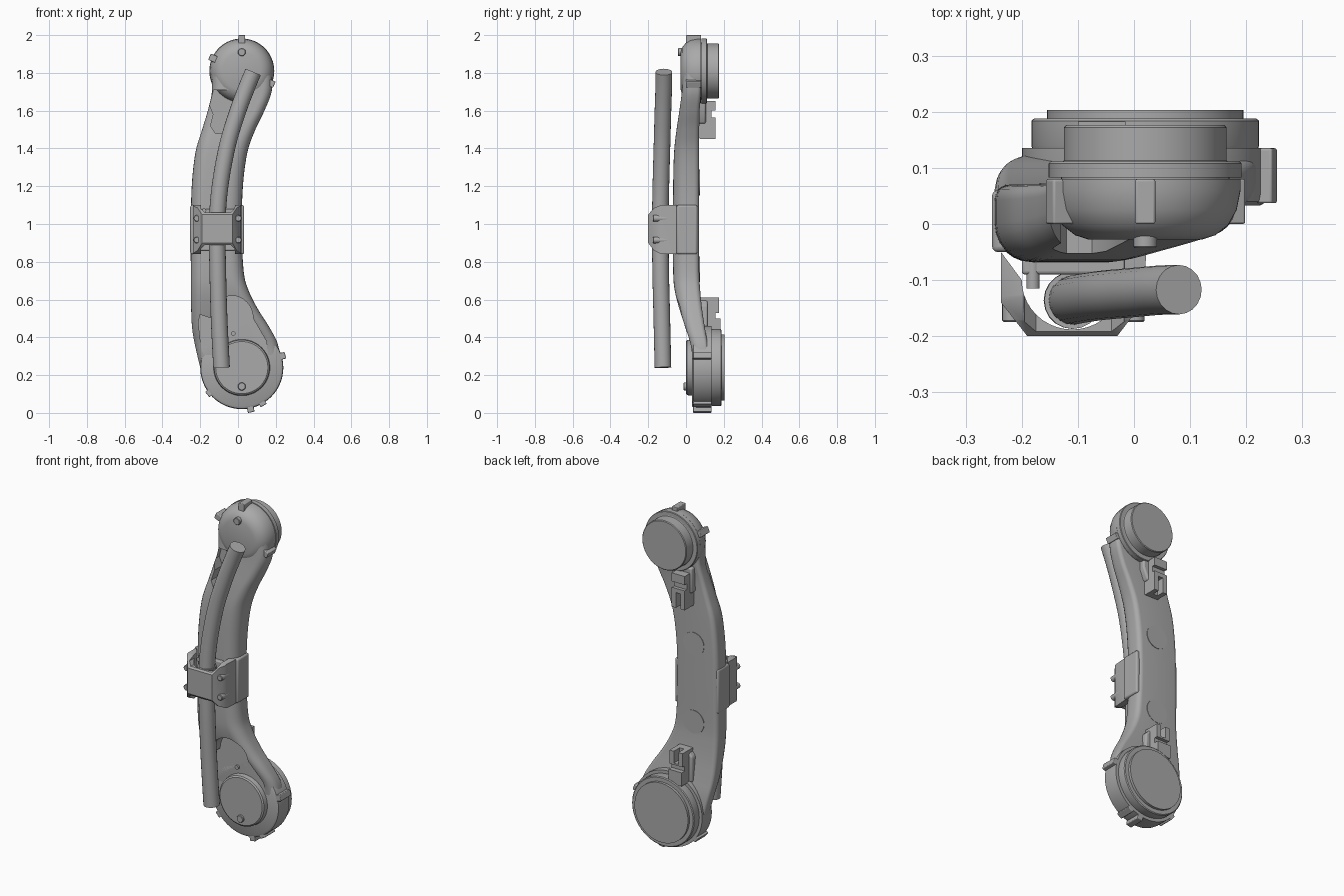
import bpy, bmesh, math
from mathutils import Vector, Matrix

if "Cube" in bpy.data.objects:
    bpy.data.objects.remove(bpy.data.objects["Cube"])

grey = bpy.data.materials.new("plain grey")
grey.use_nodes = True
COLOUR = (0.4, 0.4, 0.4, 1)
grey.diffuse_color = COLOUR
grey.node_tree.nodes["Principled BSDF"].inputs["Base Color"].default_value = COLOUR


def select(ob):
    bpy.ops.object.select_all(action='DESELECT')
    ob.select_set(True)
    bpy.context.view_layer.objects.active = ob


def smooth(ob, angle=35):
    select(ob)
    bpy.ops.object.shade_smooth_by_angle(angle=math.radians(angle))
    return ob


def finish(name, bm, bevel=0):
    bmesh.ops.recalc_face_normals(bm, faces=bm.faces)
    mesh = bpy.data.meshes.new(name)
    bm.to_mesh(mesh)
    bm.free()
    mesh.materials.append(grey)
    ob = bpy.data.objects.new(name, mesh)
    bpy.context.collection.objects.link(ob)
    if bevel:
        mod = ob.modifiers.new("bevel", 'BEVEL')
        mod.width, mod.segments, mod.limit_method = bevel, 3, 'ANGLE'
        mod.angle_limit = math.radians(40)
    return smooth(ob)


def prism(name, outline, lo, hi, axis='Y', bevel=0):
    """Extrude a flat outline along an axis from lo to hi."""
    place = {'X': lambda a, b: (lo, a, b), 'Y': lambda a, b: (a, lo, b),
             'Z': lambda a, b: (a, b, lo)}[axis]
    bm = bmesh.new()
    face = bm.faces.new([bm.verts.new(place(*p)) for p in outline])
    new = bmesh.ops.extrude_face_region(bm, geom=[face])["geom"]
    shift = Vector([(hi - lo) * (axis == k) for k in 'XYZ'])
    bmesh.ops.translate(bm, vec=shift, verts=[v for v in new if isinstance(v, bmesh.types.BMVert)])
    return finish(name, bm, bevel)


def box_outline(a, b, c, d):
    return [(a, c), (b, c), (b, d), (a, d)]


def lathe(name, x, z, profile, steps=64):
    """Turn a (radius, y) profile about an axis along y."""
    bm = bmesh.new()
    rings = []
    for r, y in profile:
        angles = [2 * math.pi * i / steps for i in range(steps)]
        rings.append([bm.verts.new((x + r * math.cos(t), y, z + r * math.sin(t))) for t in angles])
    for a, b in zip(rings, rings[1:]):
        for i in range(steps):
            j = (i + 1) % steps
            bm.faces.new((a[i], a[j], b[j], b[i]))
    bm.faces.new(rings[0])
    bm.faces.new(rings[-1])
    return finish(name, bm)


def boolean(ob, cutter, operation='DIFFERENCE'):
    mod = ob.modifiers.new("cut", 'BOOLEAN')
    mod.operation, mod.object, mod.solver = operation, cutter, 'EXACT'
    select(ob)
    bpy.ops.object.modifier_apply(modifier=mod.name)
    bpy.data.objects.remove(cutter)
    smooth(ob)


def catmull(pts, n):
    out = []
    for i in range(len(pts) - 1):
        p0, p1, p2, p3 = (Vector(pts[max(0, min(len(pts) - 1, i + k))]) for k in (-1, 0, 1, 2))
        for s in range(n):
            t = s / n
            out.append(0.5 * (2 * p1 + (p2 - p0) * t + (2 * p0 - 5 * p1 + 4 * p2 - p3) * t * t
                              + (3 * p1 - p0 - 3 * p2 + p3) * t ** 3))
    return out + [Vector(pts[-1])]


# Arm: rounded sections lofted along z (z, left, right, front, back)
stations = [((1.80, -.14), (.18, -.015, .08)), ((1.70, -.138), (.178, -.022, .08)),
            ((1.60, -.16), (.14, -.035, .072)), ((1.50, -.19), (.092, -.05, .07)),
            ((1.38, -.225), (.05, -.063, .07)), ((1.2, -.245), (.026, -.068, .07)),
            ((.97, -.25), (.02, -.068, .07)), ((.75, -.25), (.03, -.068, .07)),
            ((.65, -.25), (.055, -.06, .075)), ((.55, -.248), (.105, -.035, .085)),
            ((.45, -.243), (.168, -.003, .1)), ((.36, -.228), (.212, .025, .115)),
            ((.24, -.2), (.23, .04, .125))]
bm = bmesh.new()
rings = []
for z, xl, xr, yf, yb in catmull([a + b for a, b in stations], 5):
    ring = []
    rf, rb = 0.5 * (yb - yf), 0.2 * (yb - yf)
    corners = [(xl + rf, yf + rf, rf, 180), (xr - rf, yf + rf, rf, 270),
               (xr - rb, yb - rb, rb, 0), (xl + rb, yb - rb, rb, 90)]
    for cx, cy, r, start in corners:
        for k in range(7):
            t = math.radians(start + 15 * k)
            ring.append(bm.verts.new((cx + r * math.cos(t), cy + r * math.sin(t), z)))
    rings.append(ring)
for a, b in zip(rings, rings[1:]):
    for i in range(len(a)):
        j = (i + 1) % len(a)
        bm.faces.new((a[i], a[j], b[j], b[i]))
bm.faces.new(rings[0])
bm.faces.new(rings[-1])
arm = finish("arm", bm)

# Pockets in the front of the arm
slot = [(-.13, 1.71), (-.02, 1.71), (0, 1.69), (-.02, 1.61), (-.05, 1.51), (-.075, 1.48),
        (-.12, 1.48), (-.145, 1.52), (-.13, 1.58), (-.15, 1.63)]
boolean(arm, prism("upper_pocket_cutter", slot, -.3, .04))
arch = [(-.03 + .11 * math.cos(t), .5 + .12 * math.sin(t))
        for t in [math.pi * i / 16 for i in range(17)]]
arch += [(-.2, .52), (-.21, .48), (-.19, .3), (.16, .3), (.15, .38)]
boolean(arm, prism("lower_pocket_cutter", arch, -.3, .033))

# Joint housings and stacked discs
UP, LOW, CX = 1.81, .24, .02
lathe("upper_housing", CX, UP, [(.1, -.028), (.125, -.02), (.148, -.002), (.163, .025), (.17, .06), (.17, .08)])
lathe("upper_flange", CX, UP, [(.172, .083), (.172, .108), (.169, .111)])
lathe("upper_drum", CX, UP, [(.15, .08), (.15, .11), (.145, .113), (.145, .172), (.141, .176)])
lathe("lower_housing", CX, LOW, [(.205, .033), (.217, .04), (.22, .055), (.22, .135)])
lathe("lower_cover", CX, LOW, [(.138, 0), (.146, .006), (.15, .04)])
lathe("lower_flange", CX, LOW, [(.2, .13), (.203, .14), (.203, .184), (.198, .188)])
lathe("lower_disc", CX, LOW, [(.175, .18), (.175, .203)])


# Ribs around the joints
def ribs(name, cz, specs, y0, y1):
    for i, (deg, inner, outer) in enumerate(specs):
        ob = prism(f"{name}_{i + 1}", box_outline(inner, outer, -.018, .018), y0, y1, bevel=.004)
        ob.data.transform(Matrix.Translation((CX, 0, cz)) @ Matrix.Rotation(-math.radians(deg), 4, 'Y'))


ribs("upper_rib", UP, [(90, .13, .19), (156, .13, .187), (-23, .13, .187)], 0, .08)
ribs("lower_rib", LOW, [(16, .18, .24), (-60, .18, .232), (-78, .18, .242), (218, .18, .232)], .037, .135)

# Bolts and back covers
lathe("upper_bolt", CX, 1.91, [(.018, -.043), (.021, -.04), (.021, 0)], 24)
lathe("lower_bolt", CX, .14, [(.018, -.013), (.021, -.01), (.021, .02)], 24)
lathe("small_bolt", -.025, .42, [(.012, .022), (.012, .05)], 20)
for i, z in enumerate((1.22, .76)):
    lathe(f"back_cover_{i + 1}", -.1, z, [(.068, .06), (.068, .073)], 48)

# Connectors on the back
upper = [(.05, 1.65), (.155, 1.65), (.155, 1.6), (.135, 1.6), (.135, 1.565), (.155, 1.565),
         (.155, 1.45), (.075, 1.45), (.05, 1.48)]
con = prism("upper_connector", upper, -.1, -.015, 'X')
boolean(con, prism("slot_cutter", box_outline(-.072, -.043, 1.4, 1.54), .11, .3))
prism("upper_connector_base", [(-.11, 1.68), (.02, 1.68), (.02, 1.6), (-.01, 1.53), (-.11, 1.53)],
      .05, .105, bevel=.01)
lower = [(.06, .61), (.175, .61), (.175, .53), (.155, .53), (.155, .5), (.183, .5), (.183, .42), (.06, .42)]
con = prism("lower_connector", lower, -.1, -.015, 'X')
boolean(con, prism("slot_cutter", box_outline(-.072, -.043, .54, .7), .12, .3))
prism("lower_connector_base", [(-.12, .42), (.02, .42), (.01, .57), (-.02, .6), (-.09, .6), (-.12, .57)],
      .05, .115, bevel=.01)


# Cable along the front
def tube(name, pts, radius):
    cu = bpy.data.curves.new(name, 'CURVE')
    cu.dimensions, cu.bevel_depth, cu.bevel_resolution, cu.use_fill_caps = '3D', radius, 8, True
    sp = cu.splines.new('POLY')
    sp.points.add(len(pts) - 1)
    for p, co in zip(sp.points, pts):
        p.co = (*co, 1)
    cu.materials.append(grey)
    ob = bpy.data.objects.new(name, cu)
    bpy.context.collection.objects.link(ob)
    select(ob)
    bpy.ops.object.convert(target='MESH')
    smooth(bpy.context.object, 50)


path = [(.08, -.117, 1.805), (.045, -.118, 1.72), (0, -.122, 1.6), (-.055, -.127, 1.42), (-.095, -.133, 1.2),
        (-.11, -.136, 1.0), (-.107, -.134, .75), (-.1, -.128, .5), (-.087, -.122, .24)]
tube("cable", catmull(path, 6), .044)
tube("cable_sleeve", [(-.109, -.136, 1.06), (-.11, -.136, .9)], .051)

# Clamp: arched section, tapered front, scooped ends
section = [(-.02, -.05), (.022, -.05), (.016, -.14), (-.03, -.2), (-.19, -.2), (-.237, -.14), (-.237, -.05)]
section += [(-.11 - .09 * math.cos(t), -.1 - .088 * math.sin(t))
            for t in [math.pi * i / 20 for i in range(21)]]
clamp = prism("cable_clamp", section, .83, 1.11, 'Z')
side = [(0, 1.1), (-.13, 1.1), (-.17, 1.085), (-.2, 1.05), (-.2, .9), (-.17, .86), (-.13, .84), (0, .84)]
boolean(clamp, prism("taper_cutter", side, -.4, .2, 'X'), 'INTERSECT')
for edge, sign in ((1.06, 1), (.89, -1)):
    scoop = [(-.2, edge + sign * .1), (-.195, edge + sign * .02), (-.175, edge), (-.04, edge),
             (-.018, edge + sign * .02), (-.012, edge + sign * .1)]
    boolean(clamp, prism("scoop_cutter", scoop, -.3, -.04))
prism("clamp_base", box_outline(-.2, .0, .86, 1.08), -.09, -.05, bevel=.006)
prism("clamp_seat", box_outline(-.253, .033, .84, 1.1), -.05, .06, bevel=.01)
for i, (x, z) in enumerate((x, z) for x in (-.218, .002) for z in (.915, 1.03)):
    lathe(f"clamp_bolt_{i + 1}", x, z, [(.014, -.175), (.017, -.172), (.017, -.1)], 20)
lathe("base_screw", -.18, 1.07, [(.012, -.115), (.012, -.06)], 16)
